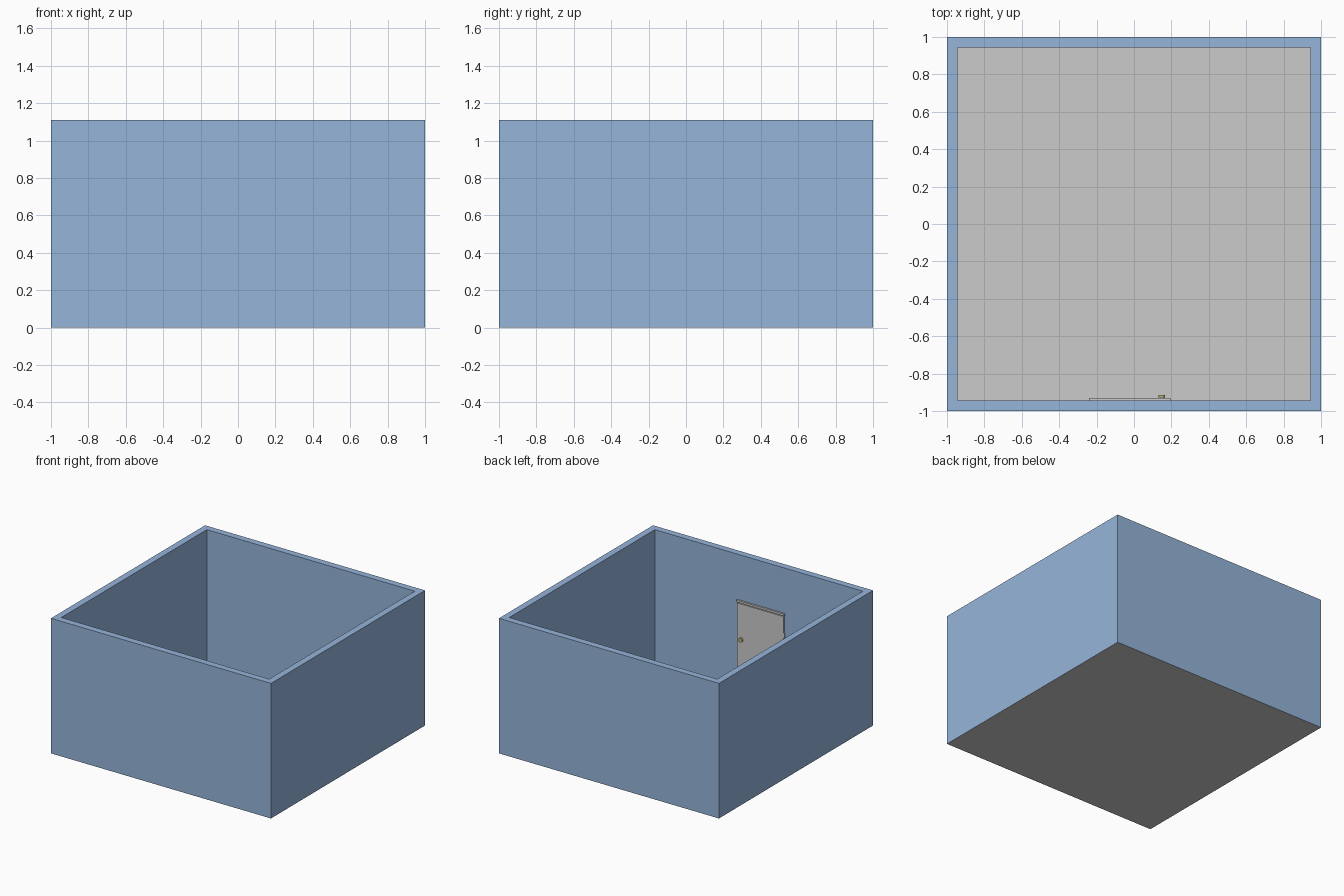
import bpy, bmesh, math
from mathutils import Matrix

if "Cube" in bpy.data.objects:
    bpy.data.objects.remove(bpy.data.objects["Cube"])

H, T = 1.11, 0.055          # wall height and thickness
IN = 1 - T                  # inner half width


def material(name, rgb):
    m = bpy.data.materials.new(name)
    m.diffuse_color = (*rgb, 1)
    m.use_nodes = True
    m.node_tree.nodes["Principled BSDF"].inputs["Base Color"].default_value = m.diffuse_color
    return m


def finish(name, bm, mat=None):
    me = bpy.data.meshes.new(name)
    bm.to_mesh(me)
    bm.free()
    ob = bpy.data.objects.new(name, me)
    bpy.context.collection.objects.link(ob)
    if mat:
        me.materials.append(mat)
    return ob


def box(name, x, y, z, mat=None):
    bm = bmesh.new()
    bmesh.ops.create_cube(bm, size=1)
    for v in bm.verts:
        v.co = [r[0] if c < 0 else r[1] for c, r in zip(v.co, (x, y, z))]
    return finish(name, bm, mat)


def disc(name, x, y0, y1, z, radius, mat=None):
    # low-poly cylinder lying along y
    bm = bmesh.new()
    m = Matrix.Translation((x, (y0 + y1) / 2, z)) @ Matrix.Rotation(math.pi / 2, 4, 'X')
    bmesh.ops.create_cone(bm, cap_ends=True, segments=12, radius1=radius,
                          radius2=radius, depth=abs(y1 - y0), matrix=m)
    return finish(name, bm, mat)


blue = material("wall_blue", (0.30, 0.46, 0.70))
brass = material("brass", (0.50, 0.45, 0.20))

# Walls: one continuous ring, open underneath where it meets the floor
bm = bmesh.new()
corners = [(-1, -1), (1, -1), (1, 1), (-1, 1)]
rings = [[bm.verts.new((sx * r, sy * r, z)) for sx, sy in corners]
         for r, z in ((1, 0), (1, H), (IN, H), (IN, 0))]
for a, b in zip(rings, rings[1:]):
    for i in range(4):
        j = (i + 1) % 4
        bm.faces.new((a[i], a[j], b[j], b[i]))
finish("walls", bm, blue)

# Floor sheet
bm = bmesh.new()
bmesh.ops.create_grid(bm, x_segments=1, y_segments=1, size=1)
finish("floor", bm)

# Door on the inside of the front wall
box("door_leaf", (-0.232, 0.188), (-IN, -0.933), (0, 0.715))
box("door_header", (-0.24, 0.195), (-IN, -0.93), (0.722, 0.738))

# Hinges on the door edge
for n, z in enumerate((0.15, 0.56)):
    box(f"hinge_{n + 1}", (-0.24, -0.232), (-IN, -0.935), (z - 0.02, z + 0.02))

# Door knob: thin stem and round grip
disc("knob_stem", 0.148, -0.934, -0.926, 0.425, 0.010, brass)
disc("knob_grip", 0.148, -0.928, -0.913, 0.425, 0.018, brass)
